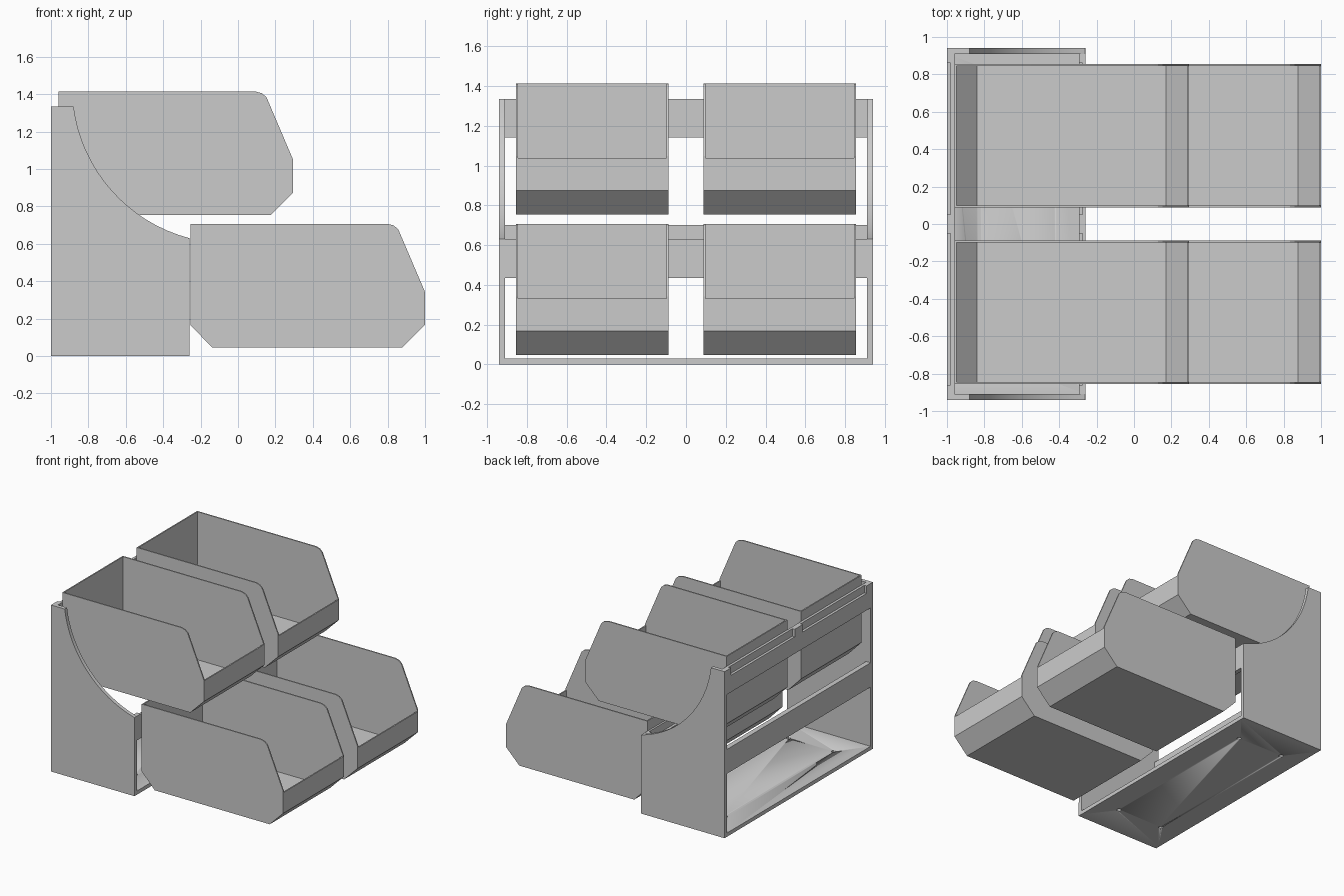
import bpy, bmesh, math
from mathutils import Vector

if "Cube" in bpy.data.objects:
    bpy.data.objects.remove(bpy.data.objects["Cube"], do_unlink=True)

grey = bpy.data.materials.new("light_grey_plastic")
grey.use_nodes = True
COLOUR = (0.6, 0.6, 0.6, 1)
grey.diffuse_color = COLOUR
grey.node_tree.nodes["Principled BSDF"].inputs["Base Color"].default_value = COLOUR


def slab(bm, profile, y0, y1):
    """Extrude an (x, z) outline from y0 to y1."""
    face = bm.faces.new([bm.verts.new((x, y0, z)) for x, z in profile])
    new = bmesh.ops.extrude_face_region(bm, geom=[face])["geom"]
    verts = [v for v in new if isinstance(v, bmesh.types.BMVert)]
    bmesh.ops.translate(bm, verts=verts, vec=(0, y1 - y0, 0))


def rect(x0, x1, z0, z1):
    return [(x0, z0), (x1, z0), (x1, z1), (x0, z1)]


def finish(bm, name):
    bmesh.ops.recalc_face_normals(bm, faces=bm.faces[:])
    mesh = bpy.data.meshes.new(name)
    bm.to_mesh(mesh)
    bm.free()
    mesh.materials.append(grey)
    obj = bpy.data.objects.new(name, mesh)
    bpy.context.collection.objects.link(obj)
    bpy.ops.object.select_all(action='DESELECT')
    obj.select_set(True)
    bpy.context.view_layer.objects.active = obj
    bpy.ops.object.shade_smooth_by_angle(angle=math.radians(20))
    return obj


def inset_path(path, t):
    """Offset an open path to its left by t, with mitred corners."""
    pts = [Vector(p) for p in path]
    result = []
    for i, p in enumerate(pts):
        normals = []
        for a, b in ((i - 1, i), (i, i + 1)):
            if a >= 0 and b < len(pts):
                d = (pts[b] - pts[a]).normalized()
                normals.append(Vector((-d.y, d.x)))
        n = sum(normals, Vector((0, 0))).normalized()
        result.append(tuple(p + n * t / n.dot(normals[0])))
    return result


# Side panels with a concave front sweep
sweep = []
for i in range(17):
    a = math.radians(255.3 - 68 * i / 16)
    sweep.append((-0.048 + 0.838 * math.cos(a), 1.441 + 0.838 * math.sin(a)))
panel = [(-1, 0), (-0.26, 0)] + sweep + [(-1, 1.335)]
for name, y0 in (("side_panel_near", -0.94), ("side_panel_far", 0.91)):
    bm = bmesh.new()
    slab(bm, panel, y0, y0 + 0.03)
    finish(bm, name)

# Base plate with four screw holes
bm = bmesh.new()
slab(bm, rect(-1, -0.26, 0, 0.03), -0.91, 0.91)
base = finish(bm, "base_plate")
bm = bmesh.new()
for x in (-0.83, -0.43):
    for y in (-0.685, 0.685):
        made = bmesh.ops.create_cone(bm, cap_ends=True, segments=16, radius1=0.016,
                                     radius2=0.016, depth=0.2)
        bmesh.ops.translate(bm, verts=made["verts"], vec=(x, y, 0))
cutter = finish(bm, "screw_hole_cutter")
cutter.hide_render = True
cutter.hide_viewport = True
holes = base.modifiers.new("screw_holes", 'BOOLEAN')
holes.operation = 'DIFFERENCE'
holes.object = cutter


# Cross rails; hanging rails have a rear rebate broken by a centre nub
def rail(name, x0, x1, z0, z1, rebate):
    bm = bmesh.new()
    if rebate:
        step = x0 + 0.02
        notched = [(x0, z0), (x1, z0), (x1, z1), (step, z1),
                   (step, z1 - 0.06), (x0, z1 - 0.06)]
        slab(bm, notched, -0.86, -0.05)
        slab(bm, notched, 0.05, 0.86)
        for y0, y1 in ((-0.91, -0.86), (-0.05, 0.05), (0.86, 0.91)):
            slab(bm, rect(x0, x1, z0, z1), y0, y1)
        bmesh.ops.remove_doubles(bm, verts=bm.verts[:], dist=0.0001)
    else:
        slab(bm, rect(x0, x1, z0, z1), -0.91, 0.91)
    finish(bm, name)


rail("top_rail", -1, -0.96, 1.14, 1.335, True)
rail("middle_back_rail", -1, -0.96, 0.505, 0.70, False)
rail("front_rail", -0.295, -0.26, 0.435, 0.63, True)

# Open bins: two cheeks and one folded strip for back, floor and front lip
WALL = 0.01
fold = [(0, 0.66), (0, 0.12), (0.115, 0), (1.135, 0), (1.255, 0.12), (1.255, 0.285)]
cheek = fold[:-1] + [(1.255, 0.295), (1.125, 0.6), (1.112, 0.63),
                     (1.088, 0.651), (1.055, 0.66)]
strip = fold + inset_path(fold, WALL)[::-1]


def bin_tray(name, x, z, y0, y1):
    bm = bmesh.new()
    move = lambda path: [(px + x, pz + z) for px, pz in path]
    slab(bm, move(cheek), y0, y0 + WALL)
    slab(bm, move(cheek), y1 - WALL, y1)
    slab(bm, move(strip), y0 + WALL, y1 - WALL)
    finish(bm, name)


for level, x, z in (("lower", -0.255, 0.047), ("upper", -0.96, 0.754)):
    bin_tray(level + "_bin_near", x, z, -0.855, -0.088)
    bin_tray(level + "_bin_far", x, z, 0.088, 0.855)
